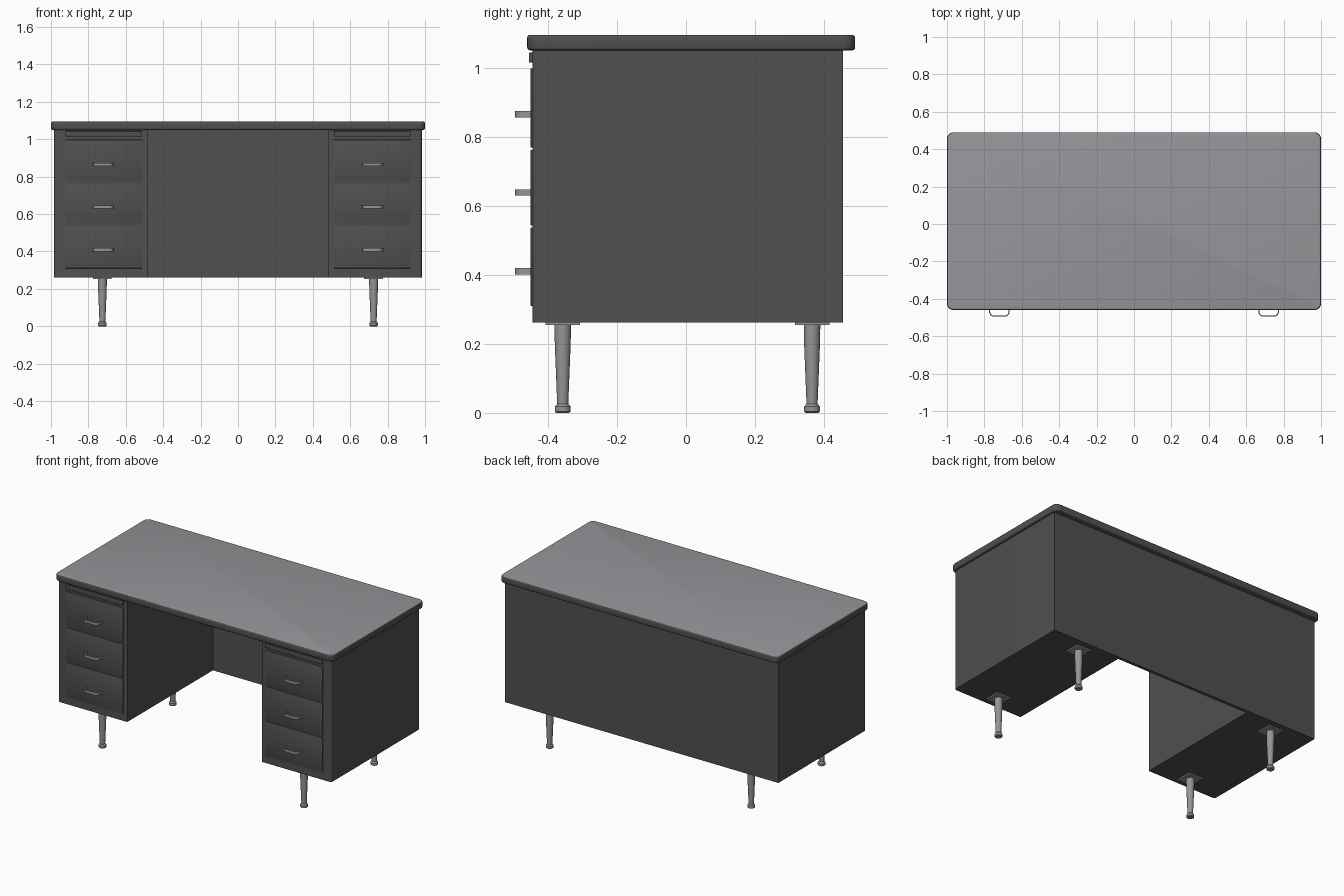
import bpy, bmesh, math
from mathutils import Vector

if "Cube" in bpy.data.objects:
    bpy.data.objects.remove(bpy.data.objects["Cube"], do_unlink=True)


def material(name, color):
    m = bpy.data.materials.new(name)
    m.use_nodes = True
    m.diffuse_color = (*color, 1)
    m.node_tree.nodes["Principled BSDF"].inputs["Base Color"].default_value = (*color, 1)
    return m


PAINT = material("charcoal paint", (0.08, 0.08, 0.08))
LAMINATE = material("grey laminate", (0.31, 0.3, 0.32))
METAL = material("brushed metal", (0.3, 0.295, 0.305))


def finish(name, bm, *mats):
    bmesh.ops.recalc_face_normals(bm, faces=bm.faces)
    me = bpy.data.meshes.new(name)
    bm.to_mesh(me)
    bm.free()
    ob = bpy.data.objects.new(name, me)
    bpy.context.collection.objects.link(ob)
    for m in mats:
        me.materials.append(m)
    bpy.ops.object.select_all(action="DESELECT")
    ob.select_set(True)
    bpy.context.view_layer.objects.active = ob
    bpy.ops.object.shade_smooth_by_angle(angle=math.radians(35))
    return ob


def box_mesh(lo, hi):
    bm = bmesh.new()
    bmesh.ops.create_cube(bm, size=1)
    lo, hi = Vector(lo), Vector(hi)
    for v in bm.verts:
        v.co = (lo + hi) / 2 + v.co * (hi - lo)
    return bm


def bevel(bm, rule, width, segments):
    edges = [e for e in bm.edges if rule(e)]
    bmesh.ops.bevel(bm, geom=edges, offset=width, segments=segments,
                    profile=0.5, affect="EDGES")


def vertical(e):
    a, b = e.verts
    return abs(a.co.z - b.co.z) > 0.01


def box(name, lo, hi, mat, width=0.0):
    bm = box_mesh(lo, hi)
    if width:
        bevel(bm, lambda e: True, width, 2)
    return finish(name, bm, mat)


def lathe(name, x, y, profile, mat, sides=24):
    bm = bmesh.new()
    rings = [[bm.verts.new((x + r * math.cos(math.tau * i / sides),
                            y + r * math.sin(math.tau * i / sides), z))
              for i in range(sides)] for r, z in profile]
    for a, b in zip(rings, rings[1:]):
        for i in range(sides):
            j = (i + 1) % sides
            bm.faces.new((a[i], a[j], b[j], b[i]))
    bm.faces.new(rings[0])
    bm.faces.new(rings[-1])
    return finish(name, bm, mat)


def pull(name, x, z):
    # Flat bow handle: an outer and inner arch joined into a strip
    half, depth, thick, tall, radius = 0.055, 0.047, 0.006, 0.009, 0.026

    def arch(inset):
        r, w, d = radius - inset, half - inset, depth - inset
        pts = [(-w, 0)]
        for side, start in ((-1, math.pi), (1, math.pi / 2)):
            for k in range(7):
                a = start - k * math.pi / 12
                pts.append((side * (w - r) + r * math.cos(a), d - r + r * math.sin(a)))
        return pts + [(w, 0)]

    outline = arch(0) + arch(thick)[::-1]
    bm = bmesh.new()
    face = bm.faces.new([bm.verts.new((x + px, -0.448 - py, z - tall)) for px, py in outline])
    ext = bmesh.ops.extrude_face_region(bm, geom=[face])["geom"]
    bmesh.ops.translate(bm, vec=(0, 0, 2 * tall),
                        verts=[g for g in ext if isinstance(g, bmesh.types.BMVert)])
    return finish(name, bm, METAL)


# Desk top: rounded slab with the laminate on its upper face
bm = box_mesh((-1, -0.46, 1.05), (1, 0.49, 1.095))
bevel(bm, vertical, 0.035, 6)
bevel(bm, lambda e: not vertical(e), 0.009, 3)
bm.normal_update()
for f in bm.faces:
    f.material_index = 1 if f.normal.z > 0.8 else 0
finish("desk_top", bm, PAINT, LAMINATE)

# Modesty panel across the back of the knee space
box("back_panel", (-0.5, 0.435, 0.262), (0.5, 0.455, 1.05), PAINT)

FOOT = [(0.018, 0), (0.023, 0.004), (0.023, 0.018), (0.018, 0.024),
        (0.016, 0.026), (0.023, 0.2), (0.024, 0.256)]
DRAWERS = (("bottom", 0.31, 0.537, 0.41), ("middle", 0.543, 0.762, 0.638),
           ("top", 0.768, 0.998, 0.865))

for side, s in (("left", 1), ("right", -1)):
    def span(a, b):
        return sorted((s * a, s * b))

    # Pedestal with softened front corners
    x0, x1 = span(0.485, 0.983)
    bm = box_mesh((x0, -0.445, 0.262), (x1, 0.455, 1.05))
    bevel(bm, lambda e: vertical(e) and e.verts[0].co.y < 0
          and abs(e.verts[0].co.x) > 0.9, 0.014, 4)
    finish(side + "_pedestal", bm, PAINT)

    # Drawer fronts, pulls and pull-out writing board
    x0, x1 = span(0.512, 0.922)
    for level, z0, z1, zh in DRAWERS:
        box(f"{side}_{level}_drawer", (x0, -0.45, z0), (x1, -0.43, z1), PAINT, 0.002)
        pull(f"{side}_{level}_pull", s * 0.72, zh)
    box(side + "_writing_board", (x0, -0.455, 1.014), (x1, -0.43, 1.043), PAINT, 0.002)

    # Tapered legs with mounting plates
    for end, y in (("front", -0.357), ("back", 0.365)):
        x = s * 0.725
        lathe(f"{side}_{end}_leg", x, y, FOOT, METAL)
        box(f"{side}_{end}_leg_plate", (x - 0.05, y - 0.05, 0.254),
            (x + 0.05, y + 0.05, 0.263), METAL)
